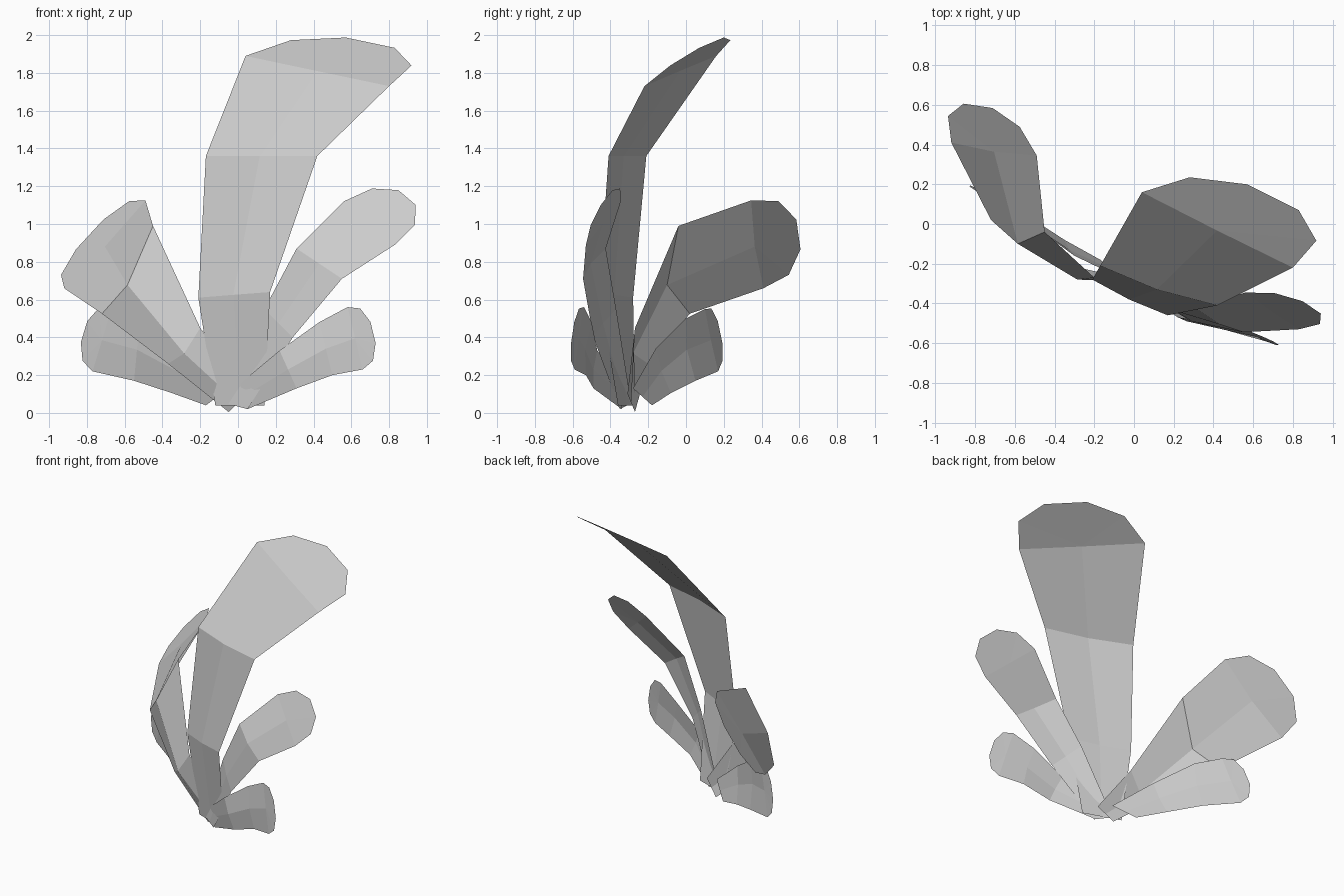
import bpy
from mathutils import Vector

# Rounded tip shared by all leaves: (across, forward) relative to the last row
TIP = [(-0.84, 0.64), (-0.34, 1.0), (0.34, 1.0), (0.84, 0.64)]
# Strength of the midrib fold at each row, base to tip
FOLD = [0.0, 0.5, 1.0, 0.15]


def leaf(name, left, right, tip, fold):
    """Sheet leaf from two edge paths, a folded midrib and a rounded tip."""
    left = [Vector(p) for p in left]
    right = [Vector(p) for p in right]
    verts, faces = [], []
    for l, r, k in zip(left, right, FOLD):
        verts += [l, (l + r) / 2 + Vector(fold) * k, r]
    for i in range(len(left) - 1):
        for j in range(2):
            a = i * 3 + j
            faces.append((a, a + 1, a + 4, a + 3))
    # Tip fan around the last midrib point
    mid = (left[-1] + right[-1]) / 2
    half = right[-1] - mid
    forward = Vector(tip) - mid
    start = len(verts)
    verts += [mid + half * u + forward * v for u, v in TIP]
    rim = [start - 3] + list(range(start, start + 4)) + [start - 1]
    for a, b in zip(rim, rim[1:]):
        faces.append((start - 2, b, a))
    mesh = bpy.data.meshes.new(name)
    mesh.from_pydata(verts, [], faces)
    mesh.update()
    obj = bpy.data.objects.new(name, mesh)
    bpy.context.collection.objects.link(obj)


# Tall centre leaf
leaf("tall_leaf",
     [(-.12, -.27, .04), (-.21, -.28, .61), (-.17, -.21, 1.36), (.04, .16, 1.89)],
     [(.14, -.36, .04), (.17, -.46, .64), (.42, -.41, 1.36), (.80, -.22, 1.73)],
     (.70, .135, 1.96), (-.01, -.02, 0))

# Upper left leaf, strongly folded
leaf("upper_left_leaf",
     [(-.05, -.27, .005), (-.37, -.20, .26), (-.72, .02, .525), (-.92, .41, .66)],
     [(.05, -.31, .10), (-.20, -.27, .45), (-.45, -.04, .99), (-.49, .345, 1.125)],
     (-.785, .595, .945), (0, -.09, -.08))

# Lower left leaf
leaf("lower_left_leaf",
     [(-.17, -.18, .04), (-.35, -.08, .105), (-.55, .05, .17), (-.77, .17, .22)],
     [(-.05, -.28, .13), (-.30, -.16, .34), (-.52, 0, .50), (-.67, .10, .55)],
     (-.815, .18, .43), (0, -.02, 0))

# Upper right leaf
leaf("upper_right_leaf",
     [(-.06, -.29, .05), (.14, -.37, .55), (.31, -.425, .87), (.56, -.345, 1.12)],
     [(.05, -.35, .02), (.29, -.49, .40), (.55, -.545, .71), (.83, -.53, .89)],
     (.895, -.42, 1.14), (0, -.02, 0))

# Lower right leaf
leaf("lower_right_leaf",
     [(.01, -.33, .155), (.22, -.47, .33), (.43, -.50, .48), (.58, -.54, .56)],
     [(.05, -.34, .02), (.31, -.49, .13), (.50, -.53, .20), (.66, -.59, .23)],
     (.715, -.60, .425), (0, -.02, 0))
